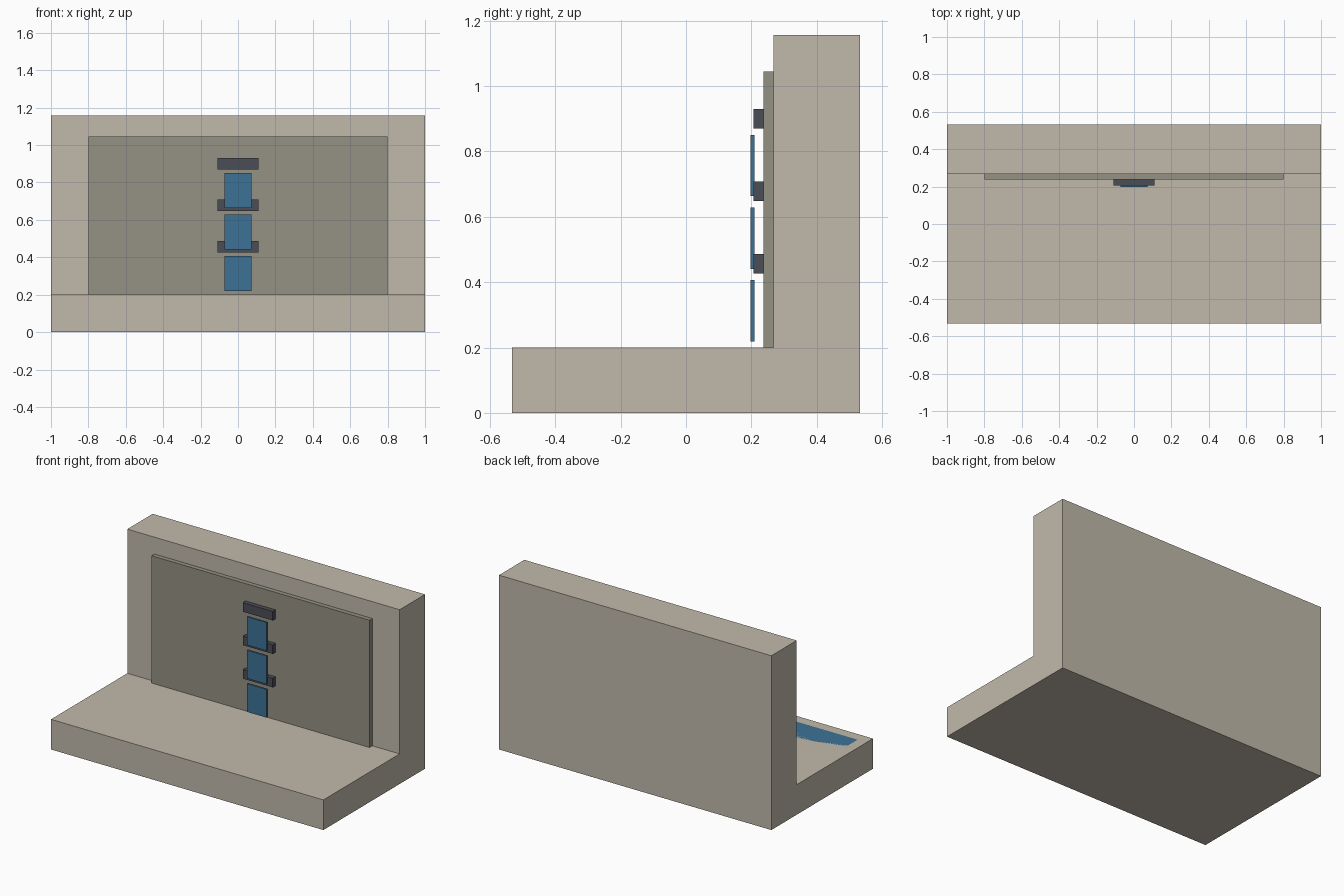
import bpy
import bmesh

default_cube = bpy.data.objects.get("Cube")
if default_cube:
    bpy.data.objects.remove(default_cube, do_unlink=True)


def make_material(name, rgb):
    mat = bpy.data.materials.new(name)
    mat.use_nodes = True
    color = (*rgb, 1.0)
    mat.diffuse_color = color
    mat.node_tree.nodes["Principled BSDF"].inputs["Base Color"].default_value = color
    return mat


pale_stone = make_material("pale stone", (0.533, 0.485, 0.407))
dark_stone = make_material("dark stone", (0.30, 0.283, 0.231))
slate = make_material("slate", (0.07, 0.076, 0.093))
water_blue = make_material("water blue", (0.045, 0.171, 0.305))


def extrude_profile(name, profile, half_width, mat):
    """Extrude a (y, z) outline along x, centred on x = 0."""
    bm = bmesh.new()
    outline = bm.faces.new([bm.verts.new((-half_width, y, z)) for y, z in profile])
    grown = bmesh.ops.extrude_face_region(bm, geom=[outline])["geom"]
    moved = [v for v in grown if isinstance(v, bmesh.types.BMVert)]
    bmesh.ops.translate(bm, verts=moved, vec=(2 * half_width, 0, 0))
    bmesh.ops.recalc_face_normals(bm, faces=bm.faces)
    mesh = bpy.data.meshes.new(name)
    bm.to_mesh(mesh)
    bm.free()
    mesh.materials.append(mat)
    obj = bpy.data.objects.new(name, mesh)
    bpy.context.collection.objects.link(obj)
    return obj


def box(name, half_width, y0, y1, z0, z1, mat):
    return extrude_profile(name, [(y0, z0), (y1, z0), (y1, z1), (y0, z1)], half_width, mat)


# Overall levels
BACK, WALL_FRONT, PANEL_FRONT = 0.533, 0.267, 0.237
FLOOR, TOP = 0.2, 1.157

# Floor slab and back wall as one L-shaped block
extrude_profile("base_and_wall", [
    (-BACK, 0), (BACK, 0), (BACK, TOP),
    (WALL_FRONT, TOP), (WALL_FRONT, FLOOR), (-BACK, FLOOR),
], 1.0, pale_stone)

# Raised panel on the wall
box("wall_panel", 0.8, PANEL_FRONT, WALL_FRONT, FLOOR, 1.045, dark_stone)

# Pool set flush into the floor
box("pool_water", 0.933, -0.467, 0.233, FLOOR - 0.013, FLOOR, water_blue)

# Three ledges, each with a sheet of water falling below it
for i in range(3):
    z = 0.9 - i * 0.222
    box(f"ledge_{i + 1}", 0.11, 0.207, PANEL_FRONT, z - 0.03, z + 0.03, slate)
    box(f"water_sheet_{i + 1}", 0.073, 0.197, 0.209, z - 0.237, z - 0.05, water_blue)
